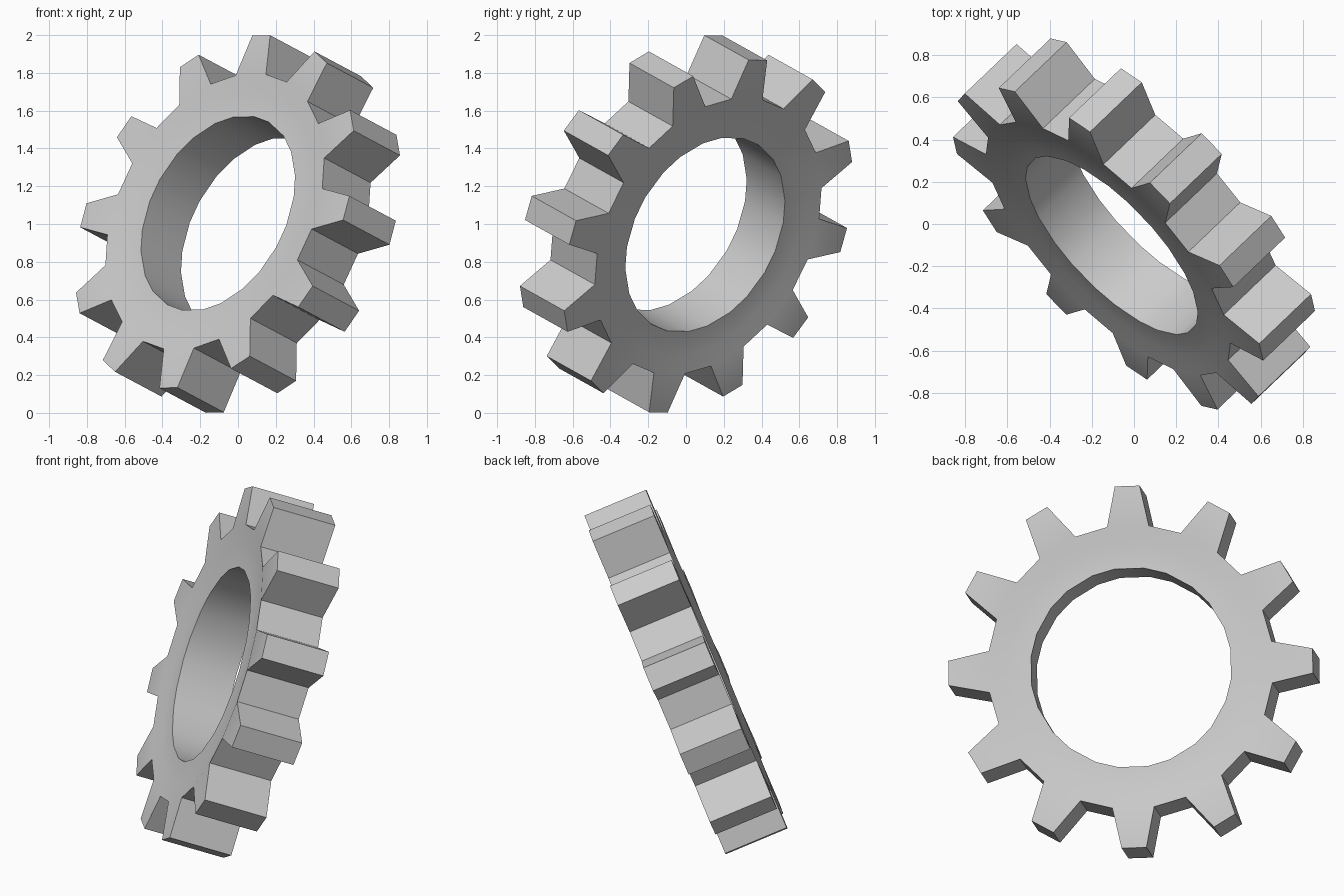
import bpy
import bmesh
from math import cos, sin, radians
from mathutils import Matrix, Vector

cube = bpy.data.objects.get("Cube")
if cube:
    bpy.data.objects.remove(cube, do_unlink=True)

TEETH = 12
ROOT_HALF = radians(8.4)   # half angle of a tooth at its root
TIP_HALF = radians(3.9)    # half angle of a tooth at its tip
TIP_RADIUS = 1.002
TIP_DEPTH = 0.182
# Radius and half thickness: bore, recessed web, tooth root
RINGS = [(0.553, 0.157), (0.685, 0.16), (0.785, TIP_DEPTH)]

steel = bpy.data.materials.new("steel_grey")
steel.use_nodes = True
grey = (0.6, 0.6, 0.6, 1)
steel.diffuse_color = grey
steel.node_tree.nodes["Principled BSDF"].inputs["Base Color"].default_value = grey

bm = bmesh.new()


def point(radius, angle, z):
    return bm.verts.new((radius * cos(angle), radius * sin(angle), z))


# Rings and tooth tips for both faces of the gear
spokes = [k * radians(360) / TEETH + side * ROOT_HALF
          for k in range(TEETH) for side in (-1, 1)]
tip_shift = ROOT_HALF - TIP_HALF
sides = []
for s in (-1, 1):
    rings = [[point(r, a, s * h) for a in spokes] for r, h in RINGS]
    tips = [point(TIP_RADIUS, a + (-tip_shift if i % 2 else tip_shift), s * TIP_DEPTH)
            for i, a in enumerate(spokes)]
    sides.append((rings, tips))

(low, low_tips), (high, high_tips) = sides
count = len(spokes)
for i in range(count):
    j = (i + 1) % count
    # Bore wall and the two ring bands on each face
    bm.faces.new((low[0][i], low[0][j], high[0][j], high[0][i]))
    for rings, tips in sides:
        for inner, outer in zip(rings, rings[1:]):
            bm.faces.new((inner[i], inner[j], outer[j], outer[i]))
        if i % 2 == 0:
            bm.faces.new((rings[2][i], rings[2][j], tips[j], tips[i]))
    if i % 2 == 0:
        # Tooth tip and flanks
        bm.faces.new((low_tips[i], low_tips[j], high_tips[j], high_tips[i]))
        for k in (i, j):
            bm.faces.new((low[2][k], low_tips[k], high_tips[k], high[2][k]))
    else:
        # Valley floor between teeth
        bm.faces.new((low[2][i], low[2][j], high[2][j], high[2][i]))
bmesh.ops.recalc_face_normals(bm, faces=bm.faces)

# Tilt the gear on its axle direction, with one tooth near the top
axle = Vector((-0.675, -0.645, 0.36)).normalized()
tooth = Vector((0.245, 0.263, 0.93))
tooth = (tooth - axle * tooth.dot(axle)).normalized()
tilt = Matrix((tooth, axle.cross(tooth), axle)).transposed().to_4x4()
bm.transform(Matrix.Translation((0, 0, 1)) @ tilt)

mesh = bpy.data.meshes.new("gear_wheel")
bm.to_mesh(mesh)
bm.free()
mesh.materials.append(steel)
gear = bpy.data.objects.new("gear_wheel", mesh)
bpy.context.collection.objects.link(gear)

bpy.ops.object.select_all(action="DESELECT")
gear.select_set(True)
bpy.context.view_layer.objects.active = gear
bpy.ops.object.shade_smooth_by_angle(angle=radians(30))
